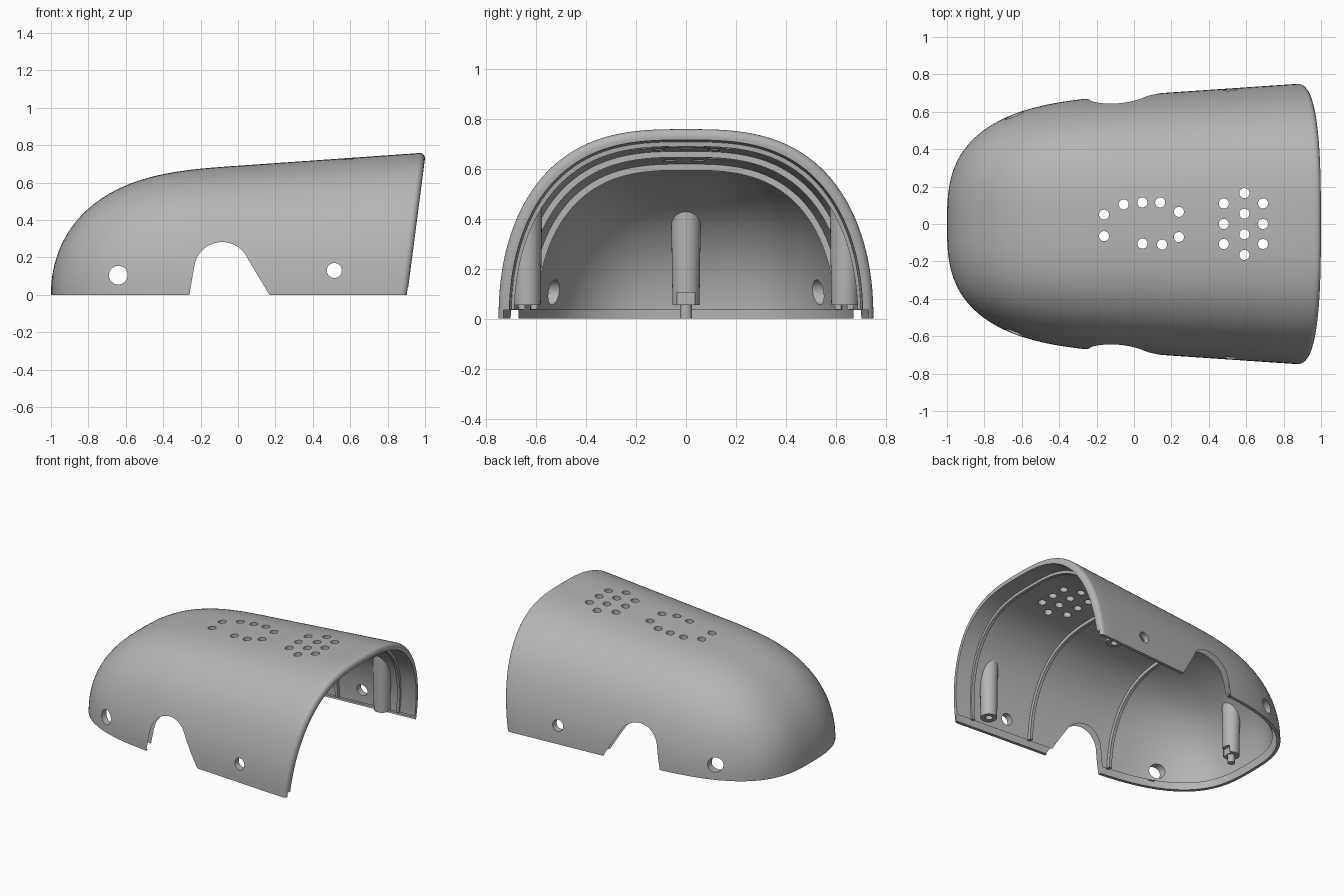
import bpy, bmesh, math
from mathutils import Matrix

cube = bpy.data.objects.get("Cube")
if cube:
    bpy.data.objects.remove(cube, do_unlink=True)

grey = bpy.data.materials.new("mid grey")
grey.use_nodes = True
grey.diffuse_color = (0.46, 0.46, 0.46, 1)
grey.node_tree.nodes["Principled BSDF"].inputs["Base Color"].default_value = (0.46, 0.46, 0.46, 1)

WALL, LIP, ROUND, SLANT = 0.045, 0.022, 0.035, 0.13
STEPS = 80


def make(name, bm):
    bmesh.ops.remove_doubles(bm, verts=bm.verts, dist=1e-5)
    bmesh.ops.recalc_face_normals(bm, faces=bm.faces)
    mesh = bpy.data.meshes.new(name)
    bm.to_mesh(mesh)
    bm.free()
    mesh.materials.append(grey)
    ob = bpy.data.objects.new(name, mesh)
    bpy.context.collection.objects.link(ob)
    return ob


def activate(ob):
    bpy.ops.object.select_all(action='DESELECT')
    ob.select_set(True)
    bpy.context.view_layer.objects.active = ob


def boolean(ob, cutter, operation='DIFFERENCE', keep=False):
    mod = ob.modifiers.new("cut", 'BOOLEAN')
    mod.operation, mod.solver, mod.object = operation, 'EXACT', cutter
    activate(ob)
    bpy.ops.object.modifier_apply(modifier=mod.name)
    if not keep:
        bpy.data.objects.remove(cutter, do_unlink=True)


def smooth(ob):
    activate(ob)
    bpy.ops.object.shade_smooth_by_angle(angle=math.radians(35))


def size(x, off):
    """Half width and height of the arch at x, moved inwards by off."""
    f = max(0, 1 - abs(min(x, 0) / (1 - off)) ** 3.2)
    return (0.69 + 0.068 * x - off) * f ** (1 / 2.9), (0.69 + 0.07 * x - off) * f ** (1 / 2.1)


def unit_arch():
    """Flat-topped arch, with points packed towards the crown."""
    pts = []
    for i in range(STEPS + 1):
        t = 1 - 2 * i / STEPS
        a = math.pi / 2 * (1 - math.copysign(abs(t) ** 1.3, t))
        c, s = math.cos(a), max(0, math.sin(a))
        pts.append((math.copysign(abs(c) ** (2 / 2.9), c), s ** (2 / 2.1)))
    return pts


def skin(bm, rings):
    for a, b in zip(rings, rings[1:]):
        for i in range(len(a)):
            j = (i + 1) % len(a)
            bm.faces.new((a[i], a[j], b[j], b[i]))


def loft(name, off, end, rounding=0, skirt=0):
    """Closed nose-shaped solid with a slanted end."""
    length = end + 1.05
    stations = [((i / 50) ** 2 * (1 - rounding / length), 0) for i in range(51)]
    if rounding:
        for i in range(1, 7):
            a = math.pi / 2 * i / 6
            stations.append((1 - rounding * (1 - math.sin(a)) / length,
                             rounding * (1 - math.cos(a))))
    bm = bmesh.new()
    rings = []
    for t, inset in stations:
        ring = []
        for u, v in unit_arch():
            x, z = off - 1, 0
            for _ in range(10):
                x = (off - 1) * (1 - t) + t * (end + SLANT * z)
                w, h = size(x, off)
                z = (h - inset) * v
            ring.append((x, (w - inset) * u, z))
        if skirt:
            first, last = ring[0], ring[-1]
            ring = [(*first[:2], -skirt)] + ring + [(*last[:2], -skirt)]
        rings.append([bm.verts.new(p) for p in ring])
    skin(bm, rings)
    bm.faces.new(rings[-1])
    return make(name, bm)


def cylinders(name, spots, r1, r2, depth, axis='Z', sides=32):
    bm = bmesh.new()
    turn = Matrix.Rotation(math.pi / 2, 4, 'X') if axis == 'Y' else Matrix()
    for p in spots:
        bmesh.ops.create_cone(bm, cap_ends=True, segments=sides, radius1=r1, radius2=r2,
                              depth=depth, matrix=Matrix.Translation(p) @ turn)
    return make(name, bm)


def prism(name, outline, y):
    bm = bmesh.new()
    rings = [[bm.verts.new((x, side, z)) for x, z in outline] for side in (-y, y)]
    skin(bm, rings)
    for ring in rings:
        bm.faces.new(ring)
    return make(name, bm)


# Hollow shell with a rounded open rim
shell = loft("shell", 0, 0.905, rounding=ROUND)
boolean(shell, loft("hollow", WALL, 1.2, skirt=0.1))

# Stepped lip along the inside of the lower edge
bm = bmesh.new()
rings = []
for i in range(61):
    x = LIP - 1 + 2.2 * (i / 60) ** 2
    w = size(x, LIP)[0]
    rings.append([bm.verts.new((x, y, z)) for y, z in
                  ((w, -0.1), (w, 0.035), (-w, 0.035), (-w, -0.1))])
skin(bm, rings)
bm.faces.new(rings[-1])
boolean(shell, make("lip_cut", bm))

# Arched side notches
arc = [(-0.085 + 0.15 * math.cos(math.radians(a)), 0.132 + 0.15 * math.sin(math.radians(a)))
       for a in range(25, 171, 5)]
boolean(shell, prism("notch_cut", [(-0.277, -0.1), (0.225, -0.1), (0.168, 0)] + arc + [(-0.26, 0)], 1))

# Side holes
boolean(shell, cylinders("nose_hole_cut", [(-0.64, 0, 0.105)], 0.05, 0.05, 2, 'Y'))
boolean(shell, cylinders("rear_hole_cut", [(0.515, 0, 0.13)], 0.04, 0.04, 2, 'Y'))

# Vent holes: an open ring and a compact cluster
vents = [(-0.16, 0.05), (-0.16, -0.065), (-0.055, 0.105), (0.045, 0.115), (0.14, 0.115),
         (0.24, 0.065), (0.24, -0.07), (0.15, -0.11), (0.045, -0.105)]
vents += [(x, y) for x in (0.48, 0.69) for y in (-0.107, 0, 0.11)]
vents += [(0.59, y) for y in (-0.165, -0.055, 0.055, 0.165)]
boolean(shell, cylinders("vent_cut", [(x, y, 0.7) for x, y in vents], 0.027, 0.027, 0.5, sides=24))
smooth(shell)


# Reinforcing ribs on the inner wall
def rib(name, x, depth, slant=0):
    bm = bmesh.new()
    rings = []
    for u, v in unit_arch():
        ring = []
        for dx, off in ((-0.011, 0.035), (0.011, 0.035), (0.011, depth), (-0.011, depth)):
            w, h = size(x, off)
            z = max(0.036, h * v)
            ring.append(bm.verts.new((x + dx + slant * z, w * u, z)))
        rings.append(ring)
    skin(bm, rings)
    bm.faces.new(rings[0])
    bm.faces.new(rings[-1])
    smooth(make(name, bm))


rib("nose_rib", -0.3, 0.068)
rib("middle_rib", 0.33, 0.068)
rib("rim_rib", 0.78, 0.056, SLANT)

# Screw posts trimmed to the inside of the shell
trim = loft("post_trim", 0.025, 1.2, skirt=0.1)
for name, x, y in (("nose_post", -0.825, 0), ("left_post", 0.7, 0.635), ("right_post", 0.7, -0.635)):
    post = cylinders(name, [(x, y, 0.405)], 0.054, 0.064, 0.7)
    boolean(post, trim, 'INTERSECT', keep=True)
    boolean(post, cylinders("screw_cut", [(x, y, 0.1)], 0.024, 0.024, 0.2, sides=20))
    if y == 0:
        slot = prism("slot_cut", [(x + 0.03, 0), (x + 0.1, 0), (x + 0.1, 0.105), (x + 0.03, 0.105)], 0.035)
        boolean(post, slot)
    smooth(post)
bpy.data.objects.remove(trim, do_unlink=True)
